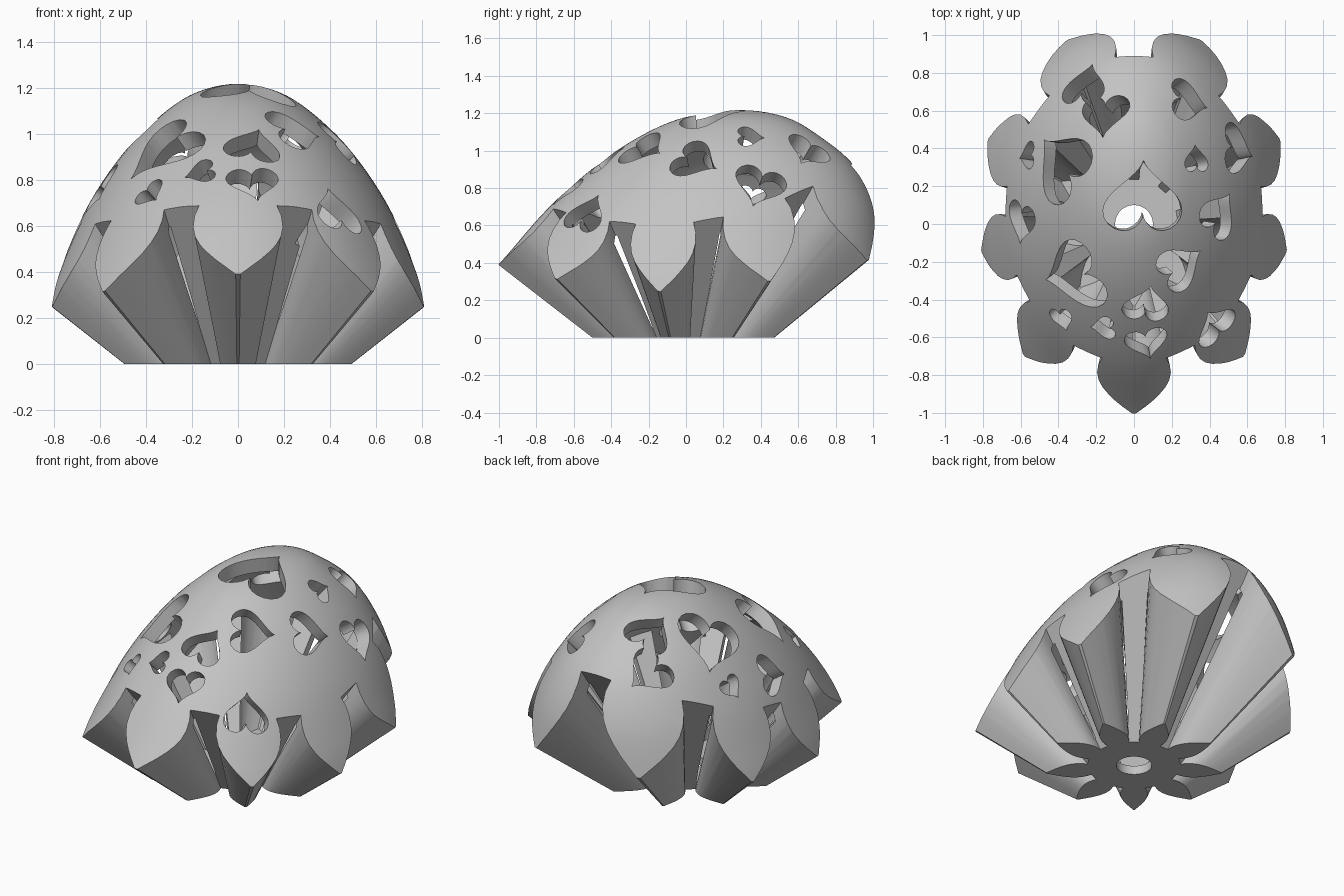
import bpy, bmesh, math
from mathutils import Matrix, Vector
from mathutils.bvhtree import BVHTree

cube = bpy.data.objects.get("Cube")
if cube:
    bpy.data.objects.remove(cube, do_unlink=True)

grey = bpy.data.materials.new("plain_grey")
grey.use_nodes = True
grey.diffuse_color = (0.55, 0.55, 0.55, 1)
grey.node_tree.nodes["Principled BSDF"].inputs["Base Color"].default_value = (0.55, 0.55, 0.55, 1)


def loft(name, rings, apex=None):
    """Skin a stack of equal rings, capped below and closed by a cap or apex."""
    bm = bmesh.new()
    loops = [[bm.verts.new(p) for p in ring] for ring in rings]
    n = len(loops[0])
    for low, high in zip(loops, loops[1:]):
        for i in range(n):
            j = (i + 1) % n
            bm.faces.new((low[i], low[j], high[j], high[i]))
    bm.faces.new(loops[0][::-1])
    if apex:
        top = bm.verts.new(apex)
        for i in range(n):
            bm.faces.new((loops[-1][i], loops[-1][(i + 1) % n], top))
    else:
        bm.faces.new(loops[-1])
    bmesh.ops.recalc_face_normals(bm, faces=bm.faces)
    mesh = bpy.data.meshes.new(name)
    bm.to_mesh(mesh)
    bm.free()
    obj = bpy.data.objects.new(name, mesh)
    bpy.context.collection.objects.link(obj)
    mesh.materials.append(grey)
    return obj


def combine(obj, cutters, operation):
    """Apply booleans to obj, then drop the cutters."""
    for cutter in cutters:
        cutter.hide_render = True
        mod = obj.modifiers.new("cut", 'BOOLEAN')
        mod.operation, mod.object, mod.solver = operation, cutter, 'EXACT'
    bpy.context.view_layer.update()
    graph = bpy.context.evaluated_depsgraph_get()
    mesh = bpy.data.meshes.new_from_object(obj.evaluated_get(graph))
    obj.modifiers.clear()
    obj.data = mesh
    for cutter in cutters:
        bpy.data.objects.remove(cutter, do_unlink=True)


# Egg-shaped dome: height, front, back and half width of each level
LEVELS = [(-0.1, -1.36, 1.04, 0.92), (0.25, -1.12, 1.08, 0.83), (0.45, -0.95, 1.07, 0.76),
          (0.7, -0.73, 1.02, 0.645), (0.92, -0.48, 0.9, 0.495), (1.08, -0.24, 0.71, 0.335),
          (1.18, 0.0, 0.53, 0.18), (1.217, 0.29, 0.29, 0)]


def spline(a, b, c, d, t):
    return [0.5 * (2 * q + (r - p) * t + (2 * p - 5 * q + 4 * r - s) * t * t
                   + (3 * q - p - 3 * r + s) * t ** 3) for p, q, r, s in zip(a, b, c, d)]


def make_dome():
    z, f, b, w = LEVELS[-2]
    rows = [LEVELS[0]] + LEVELS + [(z, b, f, -w)]
    rings = []
    for k in range(len(LEVELS) - 1):
        for step in range(5):
            z, f, b, w = spline(*rows[k:k + 4], step / 5)
            mid = 0.15 + 0.12 * max(z / 1.217, 0) ** 3
            mid = min(max(mid, f + 0.3 * (b - f)), b - 0.3 * (b - f))
            ring = []
            for i in range(80):
                a = math.tau * i / 80
                s = math.sin(a)
                ring.append((w * math.cos(a), mid + s * (b - mid if s > 0 else mid - f), z))
            rings.append(ring)
    return loft("dome", rings, (0, LEVELS[-1][1], LEVELS[-1][0]))


# Nine pointed petals flaring upwards: distance from the middle and half width
PETAL = [(0.256, 0.061), (0.28, 0.071), (0.31, 0.077), (0.34, 0.077), (0.37, 0.071),
         (0.4, 0.06), (0.43, 0.046), (0.46, 0.029), (0.48, 0.017), (0.5, 0.005)]


def make_flower():
    outline = []
    for k in range(9):
        turn = Matrix.Rotation(math.tau * k / 9 - math.pi / 2, 3, 'Z')
        side = [(r, -w) for r, w in PETAL] + [(r, w) for r, w in reversed(PETAL)]
        outline += [turn @ Vector((r, w, 0)) for r, w in side]
    rings = [[p * (1 + 2.58 * z) + Vector((0, 0, z)) for p in outline] for z in (0, 1.3)]
    return loft("flower", rings)


# Shell: flared flower trimmed by the dome, hollowed by a smaller copy
dome = make_dome()
graph = bpy.context.evaluated_depsgraph_get()
surface = BVHTree.FromObject(dome, graph)
shell = make_flower()
shell.name = "petal_dome_shell"
combine(shell, [dome], 'INTERSECT')

hollow = bpy.data.objects.new("hollow", shell.data.copy())
bpy.context.collection.objects.link(hollow)
centre = Vector((0, 0.04, 0.45))
hollow.data.transform(Matrix.Translation(centre) @ Matrix.Scale(0.88, 4) @ Matrix.Translation(-centre))

# Drain hole in the base
ring = [(0.1 * math.cos(math.tau * i / 48), 0.1 * math.sin(math.tau * i / 48)) for i in range(48)]
drain = loft("drain", [[(x, y, z) for x, y in ring] for z in (-0.1, 0.2)])


# Heart cutter standing on the dome, tip pointing along the given plan direction
def make_heart(x, y, size, tip_x, tip_y):
    spot, normal, _, _ = surface.ray_cast(Vector((x, y, 3)), Vector((0, 0, -1)))
    tip = Vector((tip_x, tip_y, 0))
    tip = (tip - normal * tip.dot(normal)).normalized()
    across = tip.cross(normal)
    rings = []
    for depth in (-0.19, 0.15):
        ring = []
        for i in range(40):
            t = math.tau * i / 40
            u = 16 * math.sin(t) ** 3 / 32
            v = -(13 * math.cos(t) - 5 * math.cos(2 * t) - 2 * math.cos(3 * t) - math.cos(4 * t)) / 32 - 0.08
            ring.append(spot + normal * depth + size * (across * u + tip * v))
        rings.append(ring)
    return loft("heart_cutter", rings)


HEARTS = [(0.05, 0.15, 0.42, 0, 1), (-0.16, 0.57, 0.27, 0.1, -1), (-0.26, 0.75, 0.27, 0, 1),
          (-0.4, 0.33, 0.4, -1, 0.7), (-0.57, 0.36, 0.15, -1, 0), (-0.6, 0, 0.25, -0.5, -1),
          (-0.34, -0.28, 0.4, -1, -0.4), (-0.38, -0.51, 0.15, 0, -1), (-0.17, -0.55, 0.15, -1, -0.2),
          (0.07, -0.64, 0.23, 0.2, -1), (0.07, -0.42, 0.25, 0.1, 1), (0.26, -0.22, 0.28, 1, 0.6),
          (0.43, -0.53, 0.26, -0.7, 0.7), (0.46, 0.06, 0.27, 0.7, 0.7), (0.56, 0.39, 0.28, 1, 0),
          (0.33, 0.35, 0.16, 0, 1), (0.3, 0.65, 0.25, 1, 0)]
combine(shell, [hollow, drain] + [make_heart(*h) for h in HEARTS], 'DIFFERENCE')

bpy.ops.object.select_all(action='DESELECT')
shell.select_set(True)
bpy.context.view_layer.objects.active = shell
bpy.ops.object.shade_smooth_by_angle(angle=math.radians(30))
